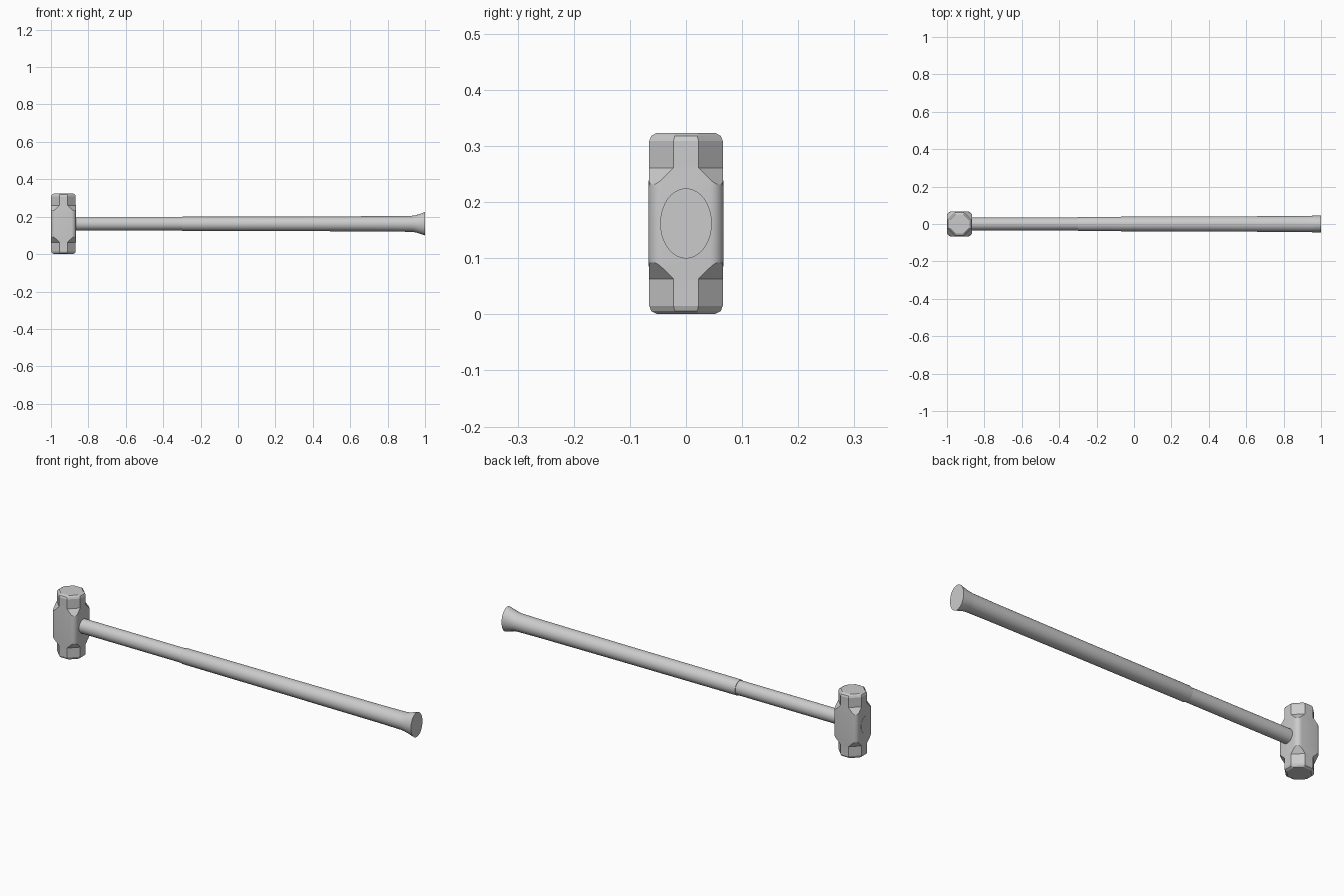
import bpy, bmesh, math
from mathutils import Vector

if "Cube" in bpy.data.objects:
    bpy.data.objects.remove(bpy.data.objects["Cube"])

ZC = 0.162      # height of the handle axis
HX = -0.933     # x centre of the hammer head


def loft(name, rings, angle=30):
    """Skin a stack of equal-length point rings and cap both ends."""
    bm = bmesh.new()
    rows = [[bm.verts.new(p) for p in ring] for ring in rings]
    n = len(rows[0])
    for a, b in zip(rows, rows[1:]):
        for i in range(n):
            j = (i + 1) % n
            bm.faces.new((a[i], a[j], b[j], b[i]))
    bm.faces.new(rows[0][::-1])
    bm.faces.new(rows[-1])
    bmesh.ops.recalc_face_normals(bm, faces=bm.faces[:])
    me = bpy.data.meshes.new(name)
    bm.to_mesh(me)
    bm.free()
    ob = bpy.data.objects.new(name, me)
    bpy.context.collection.objects.link(ob)
    smooth(ob, angle)
    return ob


def smooth(ob, angle):
    bpy.ops.object.select_all(action='DESELECT')
    ob.select_set(True)
    bpy.context.view_layer.objects.active = ob
    bpy.ops.object.shade_smooth_by_angle(angle=math.radians(angle))


def rounded_square(half, r, z, steps=6):
    pts = []
    for q in range(4):
        cx = (half - r) * (1 if q in (0, 3) else -1)
        cy = (half - r) * (1 if q in (0, 1) else -1)
        for k in range(steps + 1):
            t = math.pi / 2 * (q + k / steps)
            pts.append((HX + cx + r * math.cos(t), cy + r * math.sin(t), z))
    return pts


def ellipse(x, ry, rz, n=40):
    return [(x, ry * math.cos(2 * math.pi * i / n),
             ZC + rz * math.sin(2 * math.pi * i / n)) for i in range(n)]


# Head: rounded square block with eased striking faces
half_profile = [(0.067, 0.0), (0.067, 0.06), (0.0655, 0.10), (0.0655, 0.147),
                (0.062, 0.156), (0.052, 0.1615)]
profile = [(h, -z) for h, z in half_profile[:0:-1]] + half_profile
head = loft("hammer_head", [rounded_square(h, 0.025, ZC + z) for h, z in profile])

# Cut the four corners at each end by intersecting with two diagonal slabs
right_side = [(0.098, 0.050), (0.062, 0.099), (0.062, 0.147),
              (0.058, 0.156), (0.048, 0.165)]
right_side = [(d, -z) for d, z in right_side[::-1]] + right_side
outline = right_side + [(-d, z) for d, z in right_side[::-1]]
for k, sign in enumerate((1, -1)):
    along = Vector((1, sign, 0)).normalized()
    across = Vector((-sign, 1, 0)).normalized()
    origin = Vector((HX, 0, ZC))
    cutter = loft("corner_cutter_%d" % k,
                  [[origin + along * d + Vector((0, 0, z)) + across * w for d, z in outline]
                   for w in (-0.2, 0.2)])
    cutter.hide_render = True
    mod = head.modifiers.new("corner_cut", 'BOOLEAN')
    mod.operation = 'INTERSECT'
    mod.solver = 'EXACT'
    mod.object = cutter
    bpy.context.view_layer.objects.active = head
    bpy.ops.object.modifier_apply(modifier=mod.name)
    bpy.data.objects.remove(cutter)
smooth(head, 18)

# Wooden end showing through the eye on the far side of the head
loft("eye_plug", [ellipse(-1.001, 0.029, 0.042), ellipse(-0.95, 0.029, 0.042)])

# Bare shaft between head and grip
loft("shaft", [ellipse(-0.93, 0.034, 0.035), ellipse(-0.29, 0.034, 0.035)])

# Grip sleeve with flared oval butt
grip = [(-0.30, 0.037, 0.037), (-0.295, 0.038, 0.038), (0.3, 0.040, 0.039),
        (0.80, 0.042, 0.041), (0.93, 0.0435, 0.043), (0.95, 0.044, 0.046),
        (0.97, 0.045, 0.052), (1.0, 0.046, 0.0625)]
loft("grip", [ellipse(*g) for g in grip])
